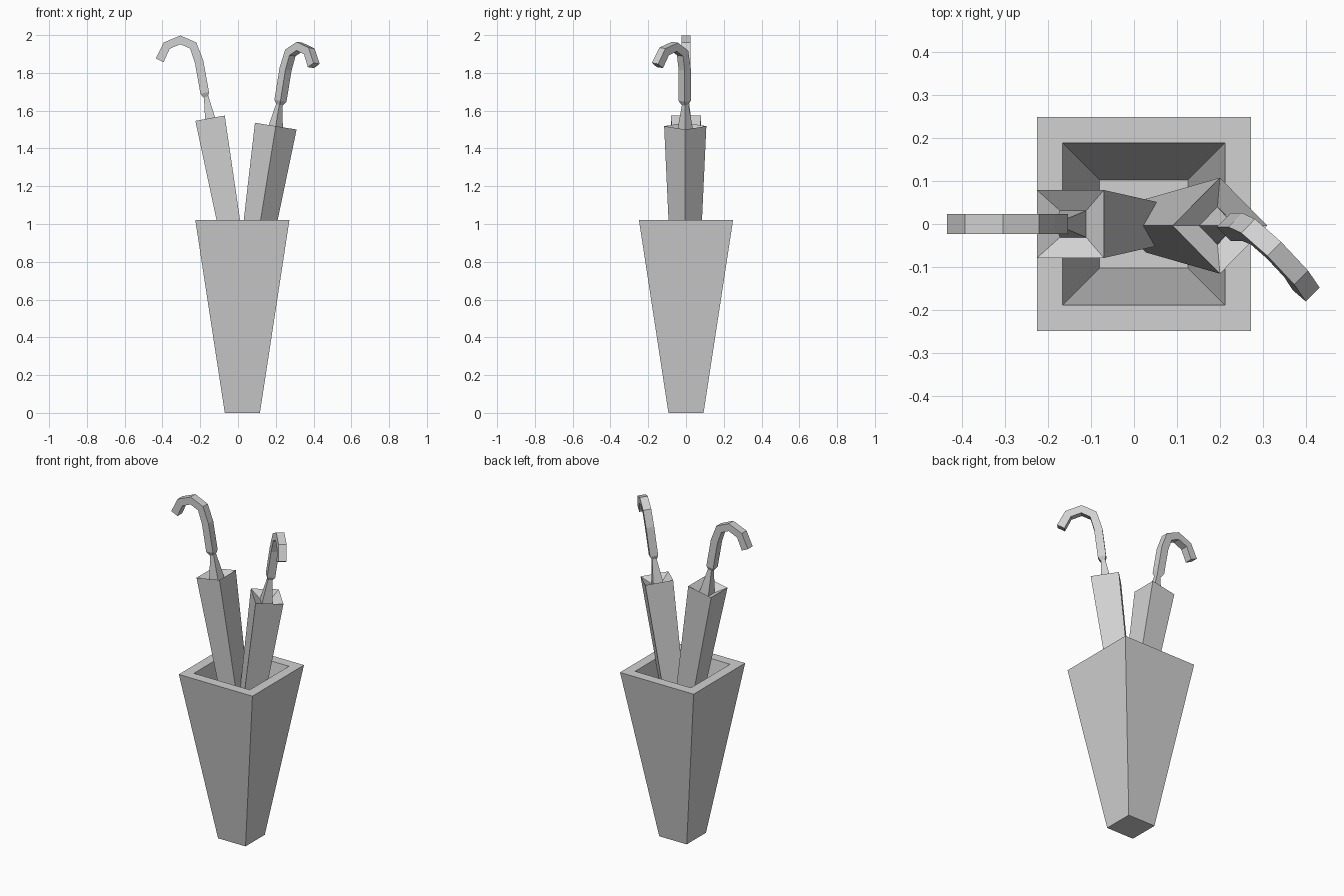
import bpy, bmesh, math
from mathutils import Matrix, Vector

if "Cube" in bpy.data.objects:
    bpy.data.objects.remove(bpy.data.objects["Cube"])

grey = bpy.data.materials.new("plain_grey")
grey.diffuse_color = (0.64, 0.64, 0.64, 1)
grey.use_nodes = True
grey.node_tree.nodes["Principled BSDF"].inputs["Base Color"].default_value = grey.diffuse_color


def square(half, z):
    """Horizontal square ring at height z."""
    return [Vector((sx * half, sy * half, z))
            for sx, sy in ((-1, -1), (1, -1), (1, 1), (-1, 1))]


def loft(name, rings, matrix):
    """Skin four-sided rings into a closed flat-shaded solid."""
    bm = bmesh.new()
    loops = [[bm.verts.new(p) for p in ring] for ring in rings]
    for a, b in zip(loops, loops[1:]):
        for i in range(4):
            j = (i + 1) % 4
            bm.faces.new((a[i], a[j], b[j], b[i]))
    bm.faces.new(loops[0][::-1])
    bm.faces.new(loops[-1])
    bmesh.ops.recalc_face_normals(bm, faces=bm.faces)
    mesh = bpy.data.meshes.new(name)
    bm.to_mesh(mesh)
    bm.free()
    mesh.materials.append(grey)
    obj = bpy.data.objects.new(name, mesh)
    obj.matrix_world = matrix
    bpy.context.collection.objects.link(obj)
    return obj


def hook_rings(path):
    """Square sections along a path of (outward, height, half thickness)."""
    rings = []
    for i, (o, s, h) in enumerate(path):
        p = Vector((o, 0, s))
        steps = []
        for a, b in ((i - 1, i), (i, i + 1)):
            if a >= 0 and b < len(path):
                steps.append(Vector((path[b][0] - path[a][0], 0,
                                     path[b][1] - path[a][1])).normalized())
        t = sum(steps, Vector()).normalized()
        n = Vector((t.z, 0, -t.x)) * h
        w = Vector((0, h, 0))
        rings.append([p - n - w, p + n - w, p + n + w, p - n + w])
    return rings


# Tapered square stand with a hollow inside
loft("umbrella_stand",
     [square(0.093, 0), square(0.249, 1.02), square(0.189, 1.02), square(0.103, 0.46)],
     Matrix.Translation((0.023, 0, 0)))

# Hooked handle path, outward along local +x, measured from the canopy top
HOOK = [(0.003, 0.115, 0.013), (0.004, 0.137, 0.023), (0.004, 0.306, 0.023),
        (0.020, 0.395, 0.023), (0.081, 0.436, 0.023), (0.158, 0.419, 0.023),
        (0.208, 0.349, 0.023)]


def umbrella(side, top, lean, turn):
    """Folded umbrella: lean tilts it sideways, turn spins it on its own shaft."""
    m = (Matrix.Translation(top) @ Matrix.Rotation(math.radians(lean), 4, 'Y')
         @ Matrix.Rotation(math.radians(turn), 4, 'Z'))
    # Folded canopy with sunken top rising into the narrow neck
    loft(side + "_umbrella_canopy",
         [square(0.043, -1.11), square(0.079, 0), square(0.031, -0.035),
          square(0.012, 0.118)], m)
    loft(side + "_umbrella_handle", hook_rings(HOOK), m)


umbrella("left", (-0.148, 0, 1.56), -10.2, 180)
umbrella("right", (0.2, -0.004, 1.518), 9.2, -45)
